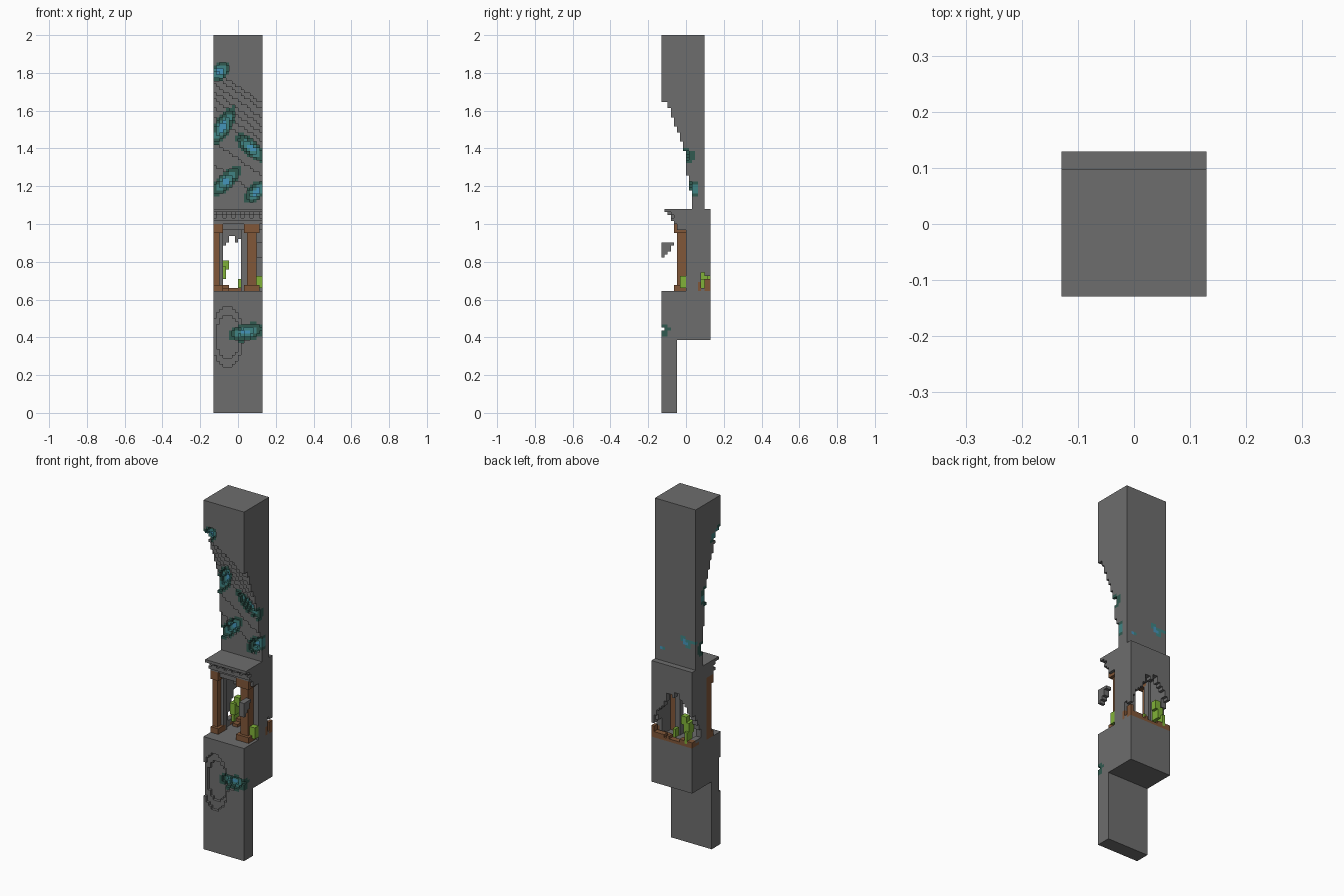
import bpy, bmesh, math, random

random.seed(4)
if "Cube" in bpy.data.objects:
    bpy.data.objects.remove(bpy.data.objects["Cube"], do_unlink=True)

U = 2 / 124            # one block
W = 16                 # blocks across
COLOURS = {
    "stone": (0.155, 0.155, 0.155),
    "bronze": (0.22, 0.095, 0.04),
    "dark_green": (0.03, 0.1, 0.08),
    "teal": (0.05, 0.23, 0.23),
    "blue": (0.06, 0.3, 0.5),
    "lime": (0.22, 0.45, 0.04),
}
names = list(COLOURS)
materials = []
for name, rgb in COLOURS.items():
    m = bpy.data.materials.new(name)
    m.use_nodes = True
    m.diffuse_color = (*rgb, 1)
    m.node_tree.nodes["Principled BSDF"].inputs["Base Color"].default_value = (*rgb, 1)
    materials.append(m)

filled = {}            # block position -> (part, colour)


def fill(part, x, y, z, rule="stone"):
    """Fill a range of blocks; rule is a colour or a function giving one or None."""
    for i in range(*x):
        for j in range(*y):
            for k in range(*z):
                colour = rule(i, j, k) if callable(rule) else rule
                if colour and (i, j, k) not in filled:
                    filled[i, j, k] = (part, colour)


def interp(points, t):
    if t <= points[0][0]:
        return points[0][1]
    for (a, p), (b, q) in zip(points, points[1:]):
        if t <= b:
            return p + (q - p) * (t - a) / (b - a)
    return points[-1][1]


# Glowing gashes: centre x, centre z, tilt, half length, half width
GASHES = [(2, 112, 45, 4.2, 2.6), (3, 94, 60, 7.5, 2.7), (12.3, 87, -42, 6.2, 2.6),
          (4, 76, 45, 6.7, 2.7), (13.8, 72.5, 50, 4.6, 2.5), (10.8, 26.5, 12, 6.3, 2.8)]


def gash(i, k):
    """Distance from the nearest gash, 0 at its middle and 1 at its rim."""
    best = 2
    for cx, cz, tilt, a, b in GASHES:
        dx, dz, t = i + 0.5 - cx, k + 0.5 - cz, math.radians(tilt)
        along = dx * math.cos(t) + dz * math.sin(t)
        across = dz * math.cos(t) - dx * math.sin(t)
        best = min(best, math.hypot(along / a, across / b))
    return best


def carved(front):
    """Rule for stone whose front surface is carved to front(i, k)."""
    def rule(i, j, k):
        e = gash(i, k)
        surface = round(front(i, k)) + (round(2.6 * (1 - e)) if e < 1 else 0)
        if j < surface:
            return None
        if e < 1 and j < surface + 2:
            return "blue" if e < 0.28 else "teal" if e < 0.6 else "dark_green"
        return "stone"
    return rule


# Lower slab with a shallow oval hollow, and the block behind it
def hollow(i, k):
    e = math.hypot((i + 0.5 - 4.6) / 5, (k + 0.5 - 25) / 10)
    return 0 if e > 1 else 1 if e > 0.75 else 2


fill("lower_slab", (0, W), (0, 5), (0, 40), carved(hollow))
fill("lower_block", (0, W), (5, W), (24, 40))

# Upper shaft with its diagonally worn front
WEAR = [(71, 10), (79, 9.1), (84, 8.3), (92, 7.4), (95.5, 6), (99, 4.6), (103, 3), (106, 2)]


def worn(i, k):
    u = k + 0.7 * (i - 7.5)
    return 0 if u > 106.5 else interp(WEAR, u)


fill("back_seam", (0, 4), (13, 14), (76, 77), "teal")
fill("upper_shaft", (0, W), (0, 14), (67, 124), carved(worn))


# Stepped cornice with a row of dentils
def cornice(i, j, k):
    start = {62: 4, 63: 3, 64: 3, 65: 2, 66: 1}[k]
    if k in (64, 65) and i % 3 == 0:
        start += 1
    return "stone" if j >= start else None


fill("cornice", (0, W), (0, W), (62, 67), cornice)

# Columns framing the niche
for part, x0, x1 in (("left_column", 11, 14), ("right_column", 0, 2)):
    fill(part, (x0, x1), (5, 8), (43, 58), "bronze")
    for lo, hi, grow in ((40, 42, 1), (42, 44, 0), (57, 59, 0), (59, 62, 1)):
        fill(part, (max(x0 - grow, 0), x1 + grow), (5 - grow, 8), (lo, hi), "bronze")
fill("pier", (9, 11), (8, 10), (40, 62))
fill("right_post", (2, 3), (7, 9), (40, 62))

# Vines growing in the niche
for x, y, z in (((14, 16), (6, 8), (41, 45)), ((3, 5), (13, 15), (47, 50)),
                ((2, 4), (12, 15), (44, 48)), ((2, 3), (13, 16), (41, 45)),
                ((8, 9), (12, 14), (41, 44))):
    fill("vines", x, y, z, "lime")

# Broken floor edge at the back
heights = {i: 41 + (random.random() < 0.35) + (3 if i == 15 else 0) for i in range(W)}
fill("broken_floor", (0, W), (12, W), (40, 46),
     lambda i, j, k: "bronze" if k < heights[i] - (j < 14) and (j != 13 or i < 14) else None)

# Niche walls: ragged arch through the back, holes low in the sides
ARCH = [(0, 51), (3, 55), (5, 58), (8, 57), (12, 51), (15, 46)]
ragged = {i: round(interp(ARCH, i)) + random.choice((-1, 0, 0, 1)) for i in range(W)}
fill("back_wall", (0, W), (14, W), (40, 62), lambda i, j, k: "stone" if k >= ragged[i] else None)
fill("left_wall", (14, W), (8, 15), (40, 62),
     lambda i, j, k: None if j in (13, 14) and 40 < k < 46 else "stone")
fill("right_wall", (0, 2), (8, 14), (40, 62),
     lambda i, j, k: None if j > 10 and 41 < k < 41 + 2 * (j - 9) else "stone")
fill("niche_ceiling", (0, W), (5, 14), (60, 62))

# Loose fragment hanging at the front corner
fill("loose_fragment", (14, W), (0, 4), (51, 56),
     lambda i, j, k: "stone" if k >= 51 + j and not (j == 3 and k < 55) else None)

# Turn each part into a mesh of its exposed block faces
SIDES = []
for axis in range(3):
    b, c = (axis + 1) % 3, (axis + 2) % 3
    for sign in (0, 1):
        step = [0, 0, 0]
        step[axis] = 2 * sign - 1
        ring = []
        for p, q in ((0, 0), (1, 0), (1, 1), (0, 1)):
            corner = [0, 0, 0]
            corner[axis], corner[b], corner[c] = sign, p, q
            ring.append(corner)
        SIDES.append((step, ring if sign else ring[::-1]))

parts = {}
for pos, (part, colour) in filled.items():
    parts.setdefault(part, []).append((pos, colour))

for part, blocks in parts.items():
    bm = bmesh.new()
    verts = {}

    def vert(p):
        if p not in verts:
            verts[p] = bm.verts.new(((p[0] - W / 2) * U, (p[1] - W / 2) * U, p[2] * U))
        return verts[p]

    for pos, colour in blocks:
        for step, ring in SIDES:
            if tuple(a + s for a, s in zip(pos, step)) in filled:
                continue
            face = bm.faces.new([vert(tuple(a + o for a, o in zip(pos, c))) for c in ring])
            face.material_index = names.index(colour)
    bmesh.ops.dissolve_limit(bm, angle_limit=0.01, verts=bm.verts[:], edges=bm.edges[:],
                             delimit={"MATERIAL"})
    mesh = bpy.data.meshes.new(part)
    bm.to_mesh(mesh)
    bm.free()
    for m in materials:
        mesh.materials.append(m)
    bpy.context.scene.collection.objects.link(bpy.data.objects.new(part, mesh))
